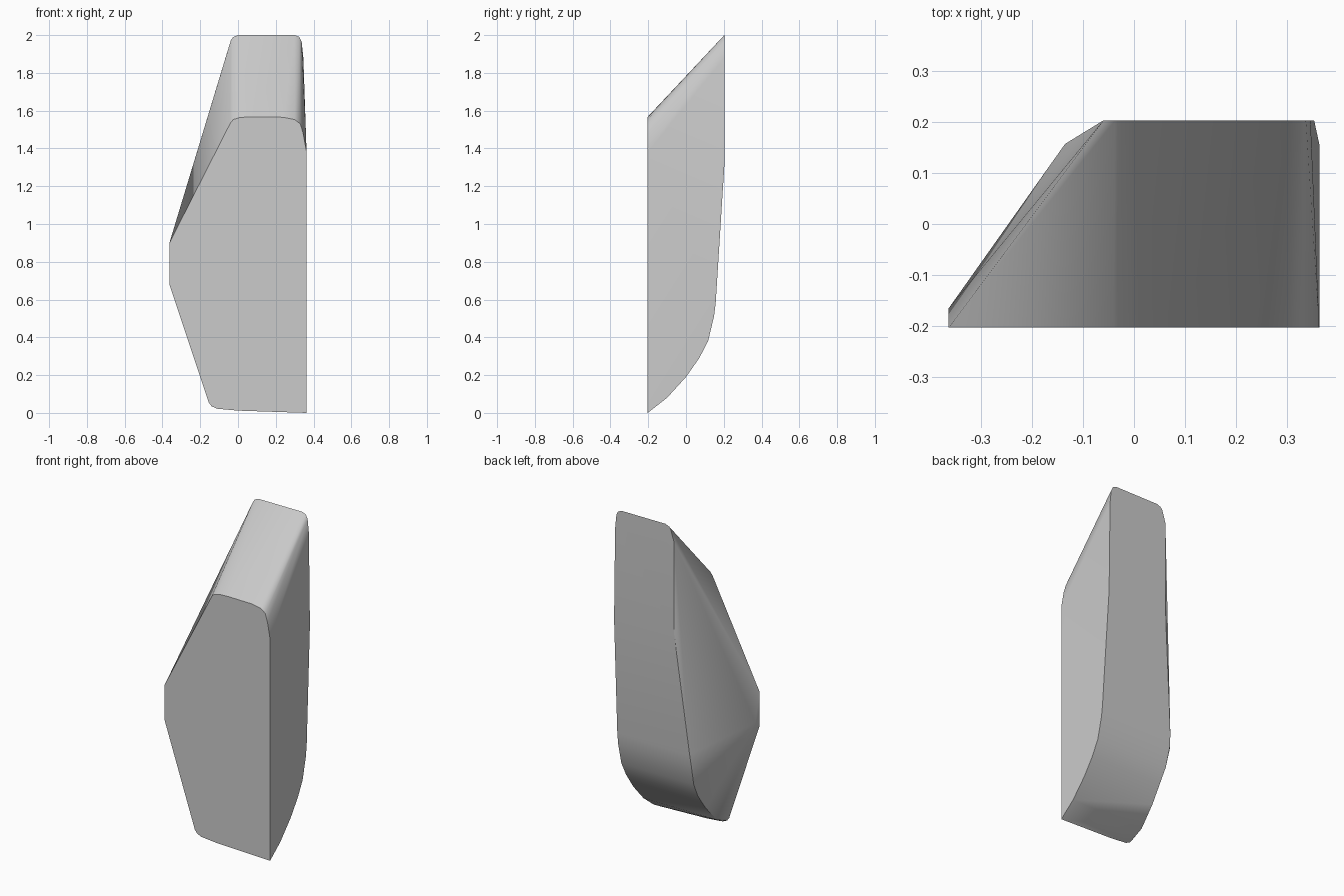
import bpy
import bmesh
import math

if "Cube" in bpy.data.objects:
    bpy.data.objects.remove(bpy.data.objects["Cube"], do_unlink=True)

FRONT, BACK, SIDE = -0.203, 0.203, 0.363

# Flat front outline (x, z)
front = [(-SIDE, 0.9), (-0.04, 1.535), (-0.025, 1.553), (0.01, 1.564), (0.07, 1.567),
         (0.24, 1.565), (0.3, 1.553), (0.33, 1.53), (0.345, 1.48), (SIDE, 1.38),
         (SIDE, 0), (0, 0.012), (-0.11, 0.022), (-0.14, 0.035), (-0.155, 0.055),
         (-SIDE, 0.68)]

# Flat upper back outline (x, z)
back = [(-0.06, 1.33), (-0.06, 1.9), (-0.037, 1.975), (-0.025, 1.99), (0, 2),
        (0.3, 2), (0.325, 1.99), (0.337, 1.965), (0.346, 1.88), (0.353, 1.31)]

# Curved lower back, as rows running across: left x, y, z
rows = [(-0.135, 0.157, 0.58), (-0.14, 0.148, 0.51), (-0.135, 0.117, 0.38),
        (-0.13, 0.07, 0.29), (-0.135, 0, 0.19), (-0.14, -0.1, 0.08)]

points = [(x, FRONT, z) for x, z in front] + [(x, BACK, z) for x, z in back]
for x, y, z in rows:
    points += [(x, y, z), (SIDE, y, z)]
# Left shoulder and left tip
points += [(-0.15, 0.135, 0.5), (-SIDE, -0.165, 0.72)]

# Wrap the outlines in one solid
bm = bmesh.new()
for p in points:
    bm.verts.new(p)
hull = bmesh.ops.convex_hull(bm, input=bm.verts)
loose = {g for g in hull["geom_interior"] + hull["geom_unused"]
         if isinstance(g, bmesh.types.BMVert)}
bmesh.ops.delete(bm, geom=list(loose), context="VERTS")
bmesh.ops.dissolve_limit(bm, angle_limit=math.radians(0.5),
                         verts=bm.verts, edges=bm.edges)
bmesh.ops.recalc_face_normals(bm, faces=bm.faces)

mesh = bpy.data.meshes.new("wedge_body")
bm.to_mesh(mesh)
bm.free()
body = bpy.data.objects.new("wedge_body", mesh)
bpy.context.collection.objects.link(body)

# Plain grey
grey = bpy.data.materials.new("light_grey")
grey.use_nodes = True
colour = (0.6, 0.6, 0.6, 1)
grey.diffuse_color = colour
grey.node_tree.nodes["Principled BSDF"].inputs["Base Color"].default_value = colour
mesh.materials.append(grey)

bpy.context.view_layer.objects.active = body
body.select_set(True)
bpy.ops.object.shade_smooth_by_angle(angle=math.radians(30))
